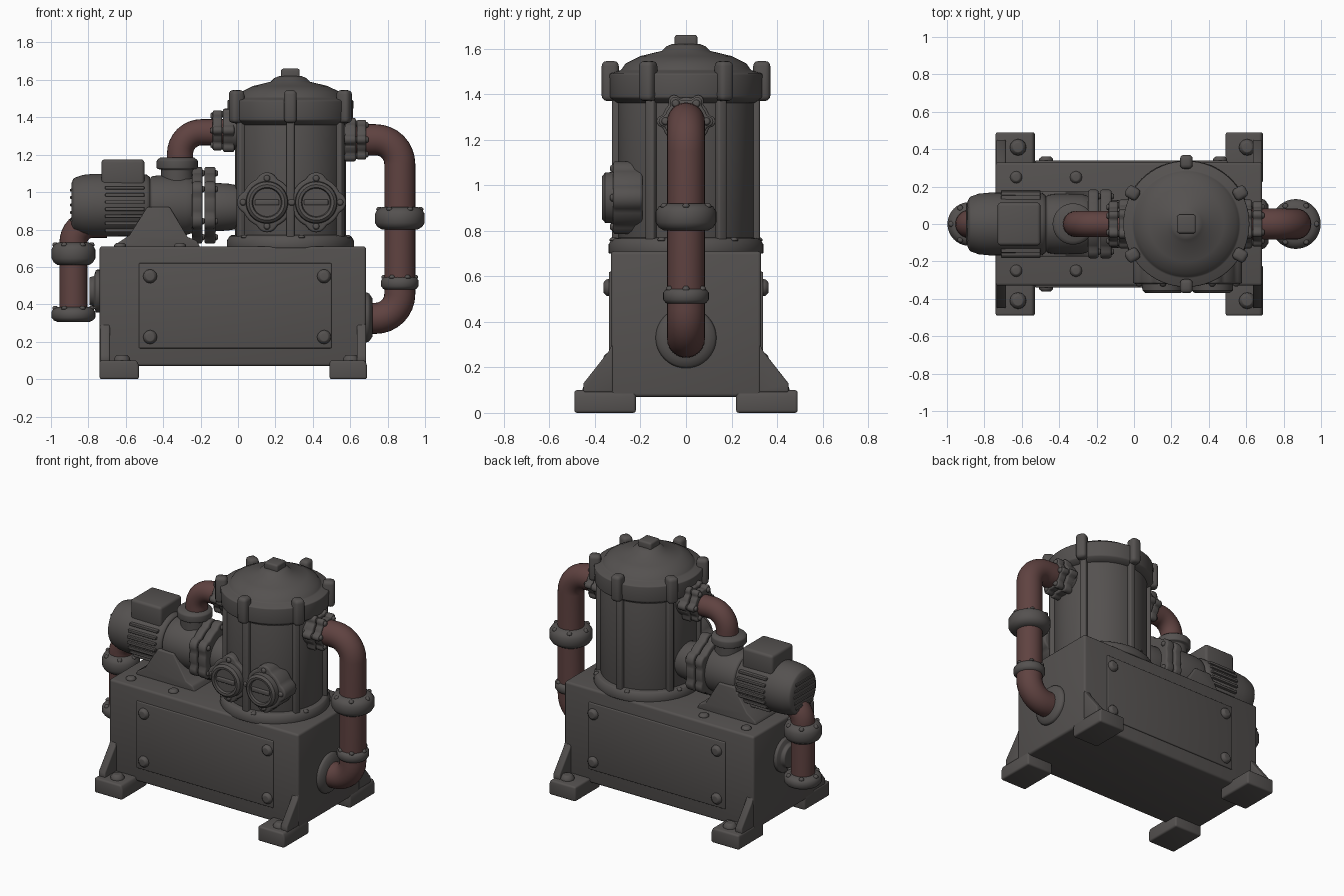
import bpy, bmesh, math
from mathutils import Vector, Matrix

if "Cube" in bpy.data.objects:
    bpy.data.objects.remove(bpy.data.objects["Cube"])


def material(name, col):
    m = bpy.data.materials.new(name)
    m.diffuse_color = (*col, 1)
    m.use_nodes = True
    m.node_tree.nodes["Principled BSDF"].inputs["Base Color"].default_value = m.diffuse_color
    return m


GREY = material("dark_iron_grey", (0.09, 0.083, 0.08))
RED = material("dull_red_pipe", (0.115, 0.055, 0.052))
X, Y, Z = Vector((1, 0, 0)), Vector((0, 1, 0)), Vector((0, 0, 1))


def finish(name, bm, bev=0.01, mat=GREY, mw=None):
    """Round the hard edges, smooth shade, and link the object."""
    bmesh.ops.recalc_face_normals(bm, faces=bm.faces)
    if bev:
        hard = [e for e in bm.edges if len(e.link_faces) == 2 and e.calc_face_angle(0) > math.radians(40)]
        bmesh.ops.bevel(bm, geom=hard, offset=bev, segments=3, affect='EDGES', profile=0.5, clamp_overlap=True)
    for f in bm.faces:
        f.smooth = True
    for e in bm.edges:
        e.smooth = len(e.link_faces) == 2 and e.calc_face_angle(0) < math.radians(40)
    if mw:
        bm.transform(mw)
    me = bpy.data.meshes.new(name)
    bm.to_mesh(me)
    bm.free()
    me.materials.append(mat)
    ob = bpy.data.objects.new(name, me)
    bpy.context.collection.objects.link(ob)
    return ob


def frame(origin, axis):
    return Matrix.Translation(origin) @ Z.rotation_difference(axis).to_matrix().to_4x4()


def box(name, x, y, z, bev=0.01, mw=None):
    bm = bmesh.new()
    bmesh.ops.create_cube(bm, size=1)
    for v in bm.verts:
        v.co = [a[0] if c < 0 else a[1] for c, a in zip(v.co, (x, y, z))]
    return finish(name, bm, bev, GREY, mw)


def skin(bm, rings):
    """Bridge a list of closed rings and cap both ends."""
    rings = [[bm.verts.new(p) for p in r] for r in rings]
    n = len(rings[0])
    for a, b in zip(rings, rings[1:]):
        for i in range(n):
            bm.faces.new((a[i], a[(i + 1) % n], b[(i + 1) % n], b[i]))
    bm.faces.new(rings[0])
    bm.faces.new(rings[-1])


def lathe(name, profile, origin, axis=Z, n=40, bev=0.006):
    bm = bmesh.new()
    skin(bm, [[(r * math.cos(2 * math.pi * i / n), r * math.sin(2 * math.pi * i / n), h)
               for i in range(n)] for r, h in profile])
    return finish(name, bm, bev, GREY, frame(origin, axis))


def lug_flange(name, origin, axis, r, thick, lugs=6, bump=0.025, n=72, phase=0.0):
    """Disc whose rim swells out around each bolt."""
    pts = []
    for i in range(n):
        a = 2 * math.pi * i / n
        rr = r + bump * max(0, math.cos(lugs * (a - phase))) ** 0.7
        pts.append((rr * math.cos(a), rr * math.sin(a)))
    bm = bmesh.new()
    skin(bm, [[(px, py, h) for px, py in pts] for h in (0, thick)])
    finish(name, bm, 0.012, GREY, frame(origin, axis))
    for k in range(lugs):
        a = 2 * math.pi * k / lugs + phase
        p = frame(origin, axis) @ Vector((r * 0.95 * math.cos(a), r * 0.95 * math.sin(a), thick - 0.005))
        bolt(name + "_bolt", p, axis, 0.018, 0.018)


def bolt(name, p, axis, r=0.035, h=0.025):
    lathe(name, [(r, 0), (r * 0.95, h * 0.5), (r * 0.6, h)], p, axis, 12, 0.003)


def prism(name, pts, place, d0, d1, bev=0.01):
    bm = bmesh.new()
    skin(bm, [[place(a, b, d) for a, b in pts] for d in (d0, d1)])
    return finish(name, bm, bev)


def pipe(name, corners, r, bend, n=24):
    """Round pipe through (x, z) corners with arc bends, in the y = 0 plane."""
    c = [Vector(p) for p in corners]
    path = [c[0]]
    for a, b, d in zip(c, c[1:], c[2:]):
        u, w = (a - b).normalized() * bend, (d - b).normalized() * bend
        o = b + u + w
        path += [o - w * math.cos(t) - u * math.sin(t) for t in [math.pi / 16 * k for k in range(9)]]
    path.append(c[-1])
    rings = []
    for i, p in enumerate(path):
        t = (path[min(i + 1, len(path) - 1)] - path[max(i - 1, 0)]).normalized()
        ring = []
        for k in range(n):
            a = 2 * math.pi * k / n
            s = r * math.cos(a)
            ring.append((p.x - t.y * s, r * math.sin(a), p.y + t.x * s))
        rings.append(ring)
    bm = bmesh.new()
    skin(bm, rings)
    return finish(name, bm, 0, RED)


# Tank with feet, gussets and cover panels
box("tank", (-0.74, 0.685), (-0.33, 0.33), (0.07, 0.71), 0.015)
for sy in (-1, 1):
    for x0, x1, g in ((-0.74, -0.53, -0.735), (0.49, 0.69, 0.635)):
        prism("foot", [(x0, 0), (x1, 0), (x1, 0.07), (x1 - 0.01, 0.1), (x0, 0.1)],
              lambda a, b, d: (a, d, b), sy * 0.22, sy * 0.49, 0.012)
        prism("foot_gusset", [(0.32, 0.09), (0.45, 0.09), (0.45, 0.13), (0.34, 0.27), (0.32, 0.31)],
              lambda a, b, d: (d, sy * a, b), g, g + 0.05, 0.008)
        bolt("foot_bolt", ((x0 + x1) / 2 + 0.015, sy * 0.41, 0.095), Z, 0.045, 0.035)
    box("cover_panel", (-0.53, 0.5), sorted((sy * 0.32, sy * 0.339)), (0.165, 0.62), 0.006)
    for bx in (-0.47, 0.46):
        for bz in (0.225, 0.55):
            bolt("cover_bolt", (bx, sy * 0.337, bz), Y * sy, 0.038, 0.025)
    for bx in (-0.63, -0.31):
        bolt("mount_bolt", (bx, sy * 0.25, 0.708), Z, 0.033, 0.02)
lathe("drain_port", [(0.115, 0), (0.115, 0.025), (0.08, 0.035), (0.075, 0.06)], (-0.735, 0, 0.47), -X)
lathe("return_port", [(0.135, 0), (0.13, 0.02), (0.1, 0.04)], (0.68, 0, 0.33), X)

# Filter vessel
C = Vector((0.28, 0, 0))
lathe("vessel_base_ring", [(0.34, 0.70), (0.34, 0.74), (0.325, 0.765), (0.295, 0.77)], C, n=64)
lathe("vessel_body", [(0.297, 0.74), (0.297, 1.42)], C, n=64)
lathe("vessel_lid", [(0.3, 1.36), (0.335, 1.385), (0.337, 1.49), (0.285, 1.505), (0.265, 1.535), (0.2, 1.567),
                     (0.105, 1.59), (0.085, 1.61), (0.06, 1.62)], C, n=64)
box("lid_nut", (0.23, 0.33), (-0.05, 0.05), (1.60, 1.66), 0.012)
for k in range(6):
    a = math.radians(30 + 60 * k)
    mw = Matrix.Translation(C) @ Matrix.Rotation(a, 4, 'Z')
    box("vessel_rib", (0.27, 0.325), (-0.022, 0.022), (0.75, 1.4), 0.01, mw)
    box("lid_clamp", (0.295, 0.37), (-0.034, 0.034), (1.37, 1.545), 0.022, mw)
    bolt("base_bolt", mw @ Vector((0.318, 0.06, 0.755)), Z, 0.018, 0.016)

# Twin gauges on the vessel front
for gx in (0.155, 0.418):
    lug_flange("gauge_flange", (gx, -0.19, 0.945), -Y, 0.135, 0.13, 4, 0.025)
    lathe("gauge_dial", [(0.115, 0), (0.11, 0.055), (0.095, 0.068), (0.08, 0.066), (0.075, 0.05)],
          (gx, -0.3, 0.945), -Y, bev=0)
    box("gauge_bar", (gx - 0.065, gx + 0.065), (-0.362, -0.34), (0.93, 0.96), 0.006)

# Motor, pump and bracket
MZ = 0.93
lathe("motor_body", [(0.12, 0), (0.145, 0.012), (0.162, 0.06), (0.168, 0.12), (0.165, 0.4), (0.15, 0.42)],
      (-0.89, 0, MZ), X, 48)
for k in range(5):
    dz = -0.08 + 0.04 * k
    h = math.sqrt(0.14 ** 2 - dz ** 2)
    box("motor_end_slat", (-0.897, -0.88), (-h * 0.8, h * 0.8), (MZ + dz - 0.008, MZ + dz + 0.008), 0.003)
for k in range(7):
    dz = -0.135 + 0.038 * k
    h = math.sqrt(0.166 ** 2 - dz ** 2) + 0.016
    box("motor_fin", (-0.71, -0.5), (-h, h), (MZ + dz - 0.009, MZ + dz + 0.009), 0.004)
box("terminal_box", (-0.73, -0.5), (-0.115, 0.115), (1.03, 1.175), 0.018)
lathe("pump_body", [(0.13, 0), (0.155, 0.02), (0.16, 0.06), (0.16, 0.2), (0.145, 0.25)], (-0.48, 0, MZ), X, 48)
lug_flange("pump_flange", (-0.245, 0, MZ), X, 0.18, 0.055, 6, 0.025)
lug_flange("vessel_coupling_flange", (-0.18, 0, MZ), X, 0.18, 0.06, 6, 0.025)
lathe("pump_neck", [(0.13, 0), (0.125, 0.08), (0.11, 0.16)], (-0.13, 0, 0.92), X)
prism("motor_bracket", [(-0.65, 0.70), (-0.2, 0.70), (-0.22, 0.74), (-0.27, 0.76), (-0.365, 0.92),
                        (-0.485, 0.92), (-0.58, 0.77), (-0.64, 0.73)],
      lambda a, b, d: (a, d, b), -0.175, 0.175, 0.008)
lathe("pump_outlet", [(0.095, 0), (0.085, 0.1), (0.11, 0.105), (0.11, 0.15), (0.09, 0.165)], (-0.325, 0, 1.02), Z)

# Red pipework
pipe("pump_pipe", [(-0.31, 1.15), (-0.31, 1.32), (0.02, 1.32)], 0.07, 0.115)
pipe("return_pipe", [(0.55, 1.28), (0.865, 1.28), (0.865, 0.325), (0.68, 0.325)], 0.083, 0.13)
pipe("inlet_pipe", [(-0.88, 0.31), (-0.88, 0.83), (-0.7, 0.83)], 0.075, 0.1)

# Pipe flanges and couplings
for tag, ox, d, fz in (("pump", 0.01, -X, 1.33), ("return", 0.54, X, 1.28)):
    lathe(tag + "_vessel_stub", [(0.105, 0), (0.105, 0.06)], (ox, 0, fz), d)
    lug_flange(tag + "_vessel_flange", Vector((ox, 0, fz)) + d * 0.03, d, 0.105, 0.06, 6, 0.025, phase=0.52)
    lug_flange(tag + "_pipe_flange", Vector((ox, 0, fz)) + d * 0.095, d, 0.095, 0.05, 6, 0.025, phase=0.52)


def coupling(name, x, z0, z1, r):
    h = z1 - z0
    lathe(name, [(r * 0.72, 0), (r * 0.9, h * 0.12), (r, h * 0.3), (r, h * 0.7), (r * 0.9, h * 0.88),
                 (r * 0.72, h)], (x, 0, z0), bev=0)
    for k in range(6):
        a = math.pi / 3 * k
        bolt(name + "_bolt", (x + r * 0.83 * math.cos(a), r * 0.83 * math.sin(a), z1 - h * 0.15), Z, 0.016, 0.018)


coupling("return_coupling", 0.865, 0.80, 0.92, 0.133)
coupling("return_lower_coupling", 0.865, 0.475, 0.55, 0.1)
coupling("inlet_coupling", -0.88, 0.61, 0.73, 0.117)
coupling("inlet_end_flange", -0.88, 0.305, 0.385, 0.117)
